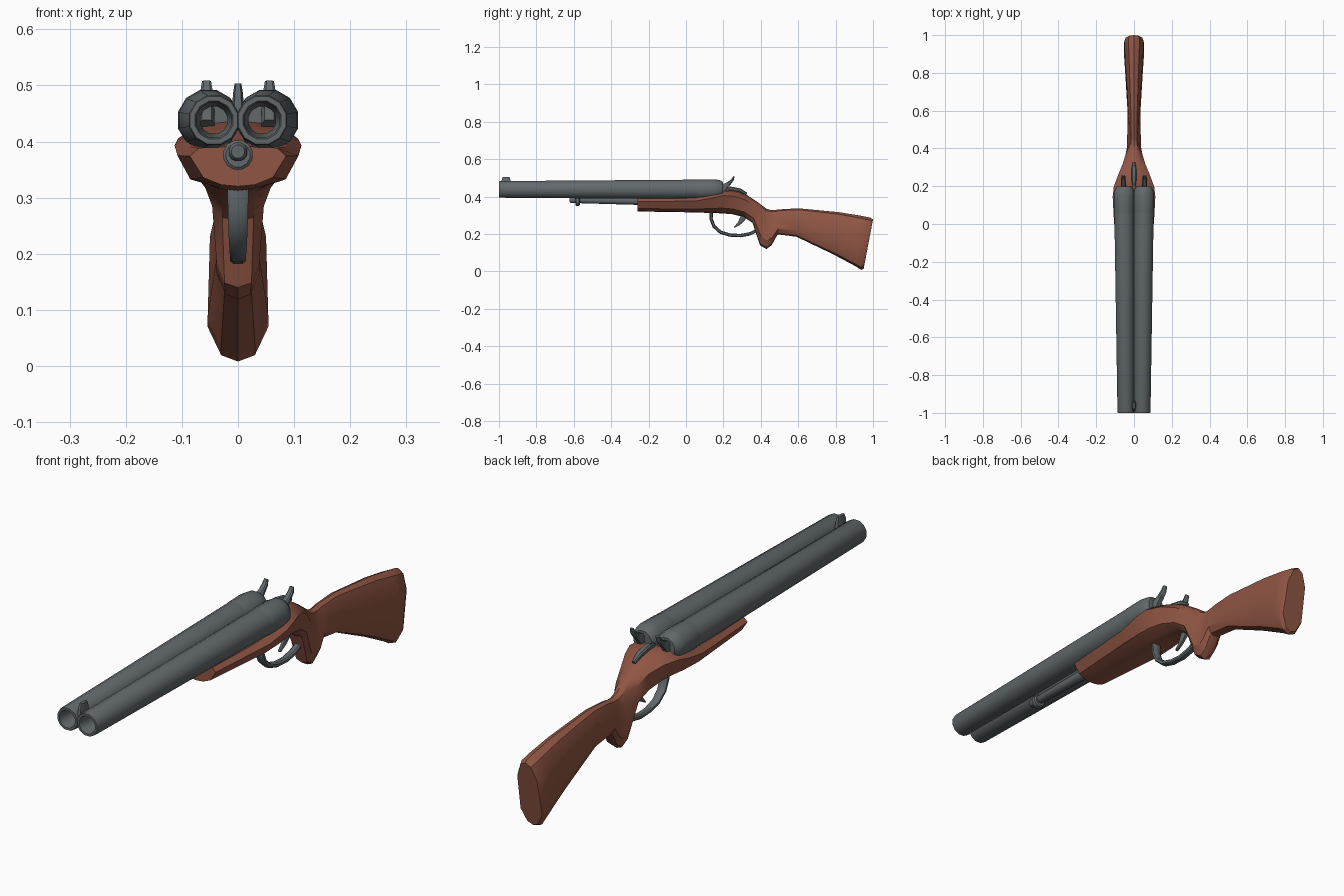
import bpy, bmesh, math
from mathutils import Vector


def material(name, rgb):
    m = bpy.data.materials.new(name)
    m.diffuse_color = (*rgb, 1)
    return m


STEEL = material("steel", (0.12, 0.14, 0.148))
WOOD = material("wood", (0.28, 0.092, 0.058))


def loft(name, rings, mat, cap_start=True, cap_end=True, angle=35):
    """Skin a list of equal-length closed rings."""
    bm = bmesh.new()
    vs = [[bm.verts.new(p) for p in ring] for ring in rings]
    n = len(vs[0])
    for a, b in zip(vs, vs[1:]):
        for i in range(n):
            bm.faces.new((a[i], a[(i + 1) % n], b[(i + 1) % n], b[i]))
    if cap_start:
        bm.faces.new(vs[0])
    if cap_end:
        bm.faces.new(vs[-1])
    bmesh.ops.recalc_face_normals(bm, faces=bm.faces)
    me = bpy.data.meshes.new(name)
    bm.to_mesh(me)
    bm.free()
    me.materials.append(mat)
    ob = bpy.data.objects.new(name, me)
    bpy.context.collection.objects.link(ob)
    bpy.ops.object.select_all(action='DESELECT')
    ob.select_set(True)
    bpy.context.view_layer.objects.active = ob
    bpy.ops.object.shade_smooth_by_angle(angle=math.radians(angle))
    return ob


def circle(x, y, z, r, n=12):
    return [(x + r * math.cos(2 * math.pi * (i + .5) / n), y,
             z + r * math.sin(2 * math.pi * (i + .5) / n)) for i in range(n)]


def strip(name, path, x=0):
    """Bar along a (y, z, half thickness, half width) path with chamfered section."""
    pts = [Vector((p[0], p[1])) for p in path]
    rings = []
    for i, (y, z, t, w) in enumerate(path):
        d = (pts[min(i + 1, len(pts) - 1)] - pts[max(i - 1, 0)]).normalized()
        ny, nz = -d.y * t, d.x * t
        sec = [(w, .5), (.6 * w, 1), (-.6 * w, 1), (-w, .5),
               (-w, -.5), (-.6 * w, -1), (.6 * w, -1), (w, -.5)]
        rings.append([(x + a, y + ny * b, z + nz * b) for a, b in sec])
    return loft(name, rings, STEEL)


# Stock: top (y, z), bottom (y, z), then half widths going down the section
stations = [
    (-.26, .392, -.26, .32, .070, .086, .062, .030),
    (.05, .395, .04, .315, .085, .108, .085, .035),
    (.15, .42, .13, .312, .090, .113, .085, .035),
    (.20, .437, .19, .310, .070, .107, .080, .035),
    (.26, .433, .25, .305, .045, .085, .070, .033),
    (.32, .412, .31, .290, .030, .060, .058, .030),
    (.38, .372, .355, .260, .022, .043, .046, .028),
    (.43, .335, .395, .140, .016, .026, .038, .024),
    (.45, .329, .430, .119, .015, .024, .038, .022),
    (.475, .328, .458, .140, .015, .024, .037, .022),
    (.50, .331, .490, .198, .015, .024, .034, .020),
    (.60, .337, .590, .185, .017, .029, .034, .020),
    (.82, .316, .785, .092, .024, .043, .046, .026),
    (.93, .298, .905, .028, .028, .050, .054, .030),
    (.985, .287, .937, .008, .028, .050, .054, .030),
    (1.0, .278, .950, .014, .022, .043, .047, .024),
]
rings = []
for yt, zt, yb, zb, a, b, c, d in stations:
    sec = [(0, 0), (a, .05), (b, .25), (c, .78), (d, .96), (0, 1),
           (-d, .96), (-c, .78), (-b, .25), (-a, .05)]
    rings.append([(x, yt + (yb - yt) * t, zt + (zb - zt) * t) for x, t in sec])
loft("stock", rings, WOOD, angle=30)

BZ = .438
for s, side in ((-1, "left"), (1, "right")):
    # Barrel: bore inside, muzzle ring, long tapered outside
    prof = [(-.80, .043, .025), (-.99, .043, .032), (-1.0, .043, .035),
            (-1.0, .043, .044), (-.995, .043, .046), (.06, .052, .054)]
    loft(side + "_barrel", [circle(s * cx, y, BZ, r) for y, cx, r in prof],
         STEEL, False, False)
    # Breech with rounded back
    prof = [(.06, .052, .054), (.065, .052, .055), (.15, .053, .056),
            (.18, .052, .052), (.198, .051, .040)]
    loft(side + "_breech", [circle(s * cx, y, BZ, r) for y, cx, r in prof],
         STEEL, False, True)
    # Hammer
    strip(side + "_hammer", [(.185, .425, .022, .014), (.205, .452, .017, .014),
                             (.232, .472, .010, .012), (.248, .488, .007, .011),
                             (.256, .507, .004, .008)], s * .056)

# Rod under the barrels and its bracket
loft("under_rod", [circle(0, y, z, r) for y, z, r in
                   ((-.622, .382, .012), (-.615, .382, .017), (-.24, .376, .022))], STEEL)
loft("rod_bracket", [circle(0, y, .376, r) for y, r in
                     ((-.592, .022), (-.588, .027), (-.572, .027), (-.568, .022))], STEEL)

# Front sight
strip("front_sight", [(-.962, .45, .028, .011), (-.962, .485, .024, .009),
                      (-.962, .503, .018, .006)])

# Opening lever behind the breech
strip("top_lever", [(.20, .435, .008, .008), (.235, .443, .011, .013),
                    (.29, .433, .010, .013), (.325, .414, .006, .007)])

# Trigger guard and trigger
strip("trigger_guard", [(.135, .318, .009, .019), (.134, .28, .009, .018),
                        (.150, .240, .009, .017), (.185, .209, .009, .015),
                        (.235, .194, .009, .014), (.290, .191, .009, .014),
                        (.340, .200, .009, .014), (.385, .222, .008, .013)])
strip("trigger", [(.315, .31, .018, .010), (.302, .28, .015, .010),
                  (.283, .255, .009, .008), (.258, .235, .003, .006)])
